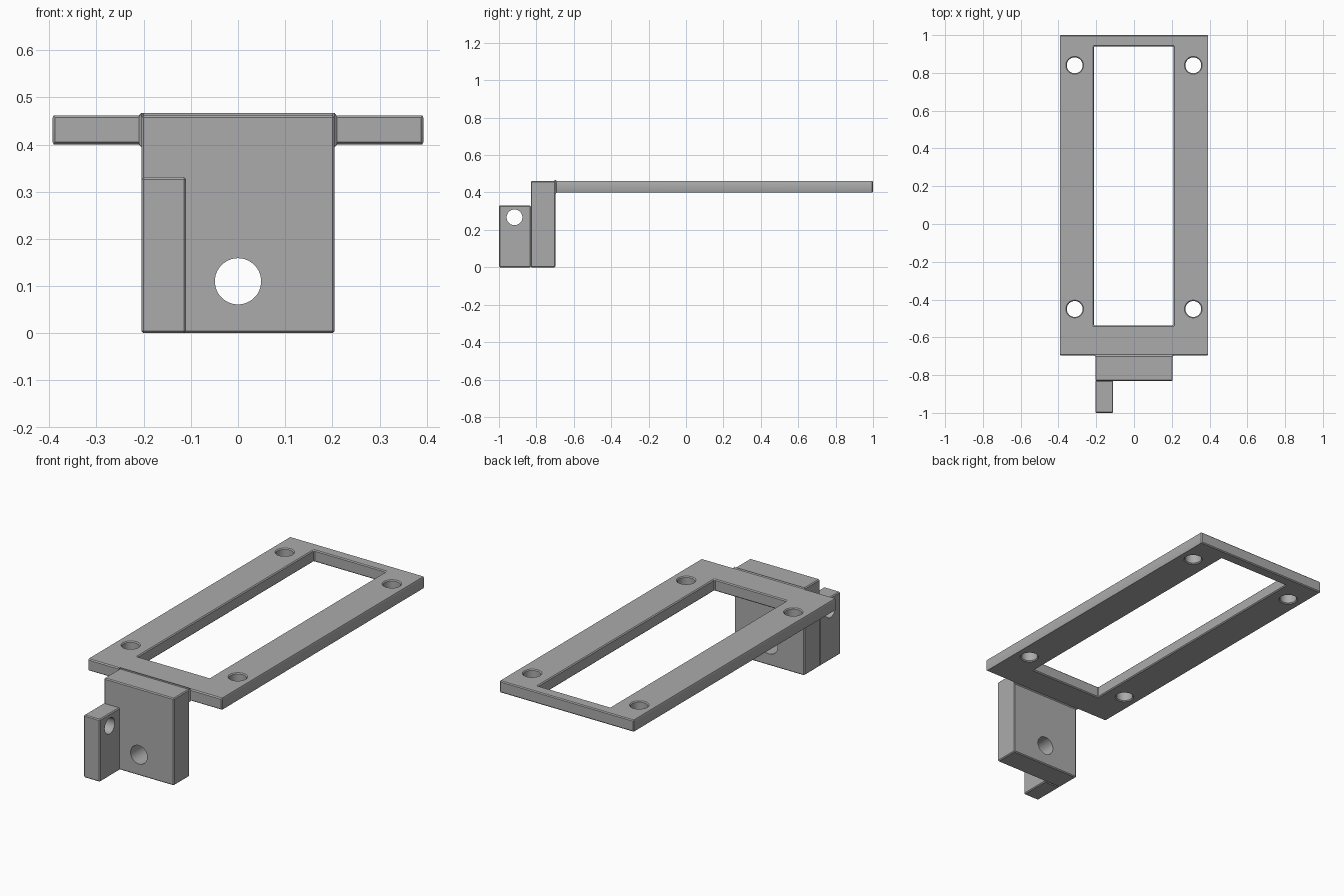
import bpy
import math

old = bpy.data.objects.get("Cube")
if old:
    bpy.data.objects.remove(old, do_unlink=True)

grey = bpy.data.materials.new("plain grey")
grey.use_nodes = True
COLOUR = (0.41, 0.41, 0.41, 1)
grey.diffuse_color = COLOUR
grey.node_tree.nodes["Principled BSDF"].inputs["Base Color"].default_value = COLOUR


def box(name, x, y, z):
    """Box from (low, high) pairs on each axis."""
    spans = (x, y, z)
    bpy.ops.mesh.primitive_cube_add(size=1, location=[(a + b) / 2 for a, b in spans])
    ob = bpy.context.object
    ob.name = name
    ob.scale = [b - a for a, b in spans]
    bpy.ops.object.transform_apply(location=True, rotation=True, scale=True)
    ob.data.materials.append(grey)
    return ob


def drill(name, centre, radius, depth, rotation=(0, 0, 0)):
    bpy.ops.mesh.primitive_cylinder_add(vertices=48, radius=radius, depth=depth,
                                        location=centre, rotation=rotation)
    ob = bpy.context.object
    ob.name = name
    ob.data.materials.append(grey)
    return ob


def apply(ob, mod):
    bpy.context.view_layer.objects.active = ob
    bpy.ops.object.modifier_apply(modifier=mod.name)


def combine(ob, other, operation):
    mod = ob.modifiers.new("boolean", "BOOLEAN")
    mod.operation, mod.solver, mod.object = operation, "EXACT", other
    apply(ob, mod)
    bpy.data.objects.remove(other, do_unlink=True)


# Solid parts: flat plate, hanging block and side tab
W, TOP = 0.205, 0.462
bracket = box("mounting_bracket", (-0.393, 0.393), (-0.697, 1), (0.4, TOP))
combine(bracket, box("block", (-W, W), (-0.83, -0.697), (0, TOP)), "UNION")
combine(bracket, box("tab", (-W, -0.11), (-1, -0.83), (0, 0.331)), "UNION")

# Window and four screw holes in the plate
combine(bracket, box("window", (-0.213, 0.209), (-0.537, 0.94), (0.3, 0.6)), "DIFFERENCE")
for x in (-0.314, 0.314):
    for y in (-0.45, 0.84):
        combine(bracket, drill("screw_hole", (x, y, 0.43), 0.042, 0.3), "DIFFERENCE")

# Merge coplanar faces, then break all sharp edges
dissolve = bracket.modifiers.new("merge", "DECIMATE")
dissolve.decimate_type = "DISSOLVE"
dissolve.angle_limit = math.radians(1)
apply(bracket, dissolve)
bevel = bracket.modifiers.new("edge_break", "BEVEL")
bevel.width = 0.005
bevel.segments = 1
bevel.limit_method = "ANGLE"
bevel.angle_limit = math.radians(40)
apply(bracket, bevel)

# Plain holes through the block and the tab
quarter = math.pi / 2
combine(bracket, drill("block_hole", (0, -0.77, 0.11), 0.049, 0.3, (quarter, 0, 0)), "DIFFERENCE")
combine(bracket, drill("tab_hole", (-0.16, -0.917, 0.267), 0.042, 0.3, (0, quarter, 0)), "DIFFERENCE")

bpy.ops.object.select_all(action="DESELECT")
bracket.select_set(True)
bpy.context.view_layer.objects.active = bracket
bpy.ops.object.shade_smooth_by_angle(angle=math.radians(25))
